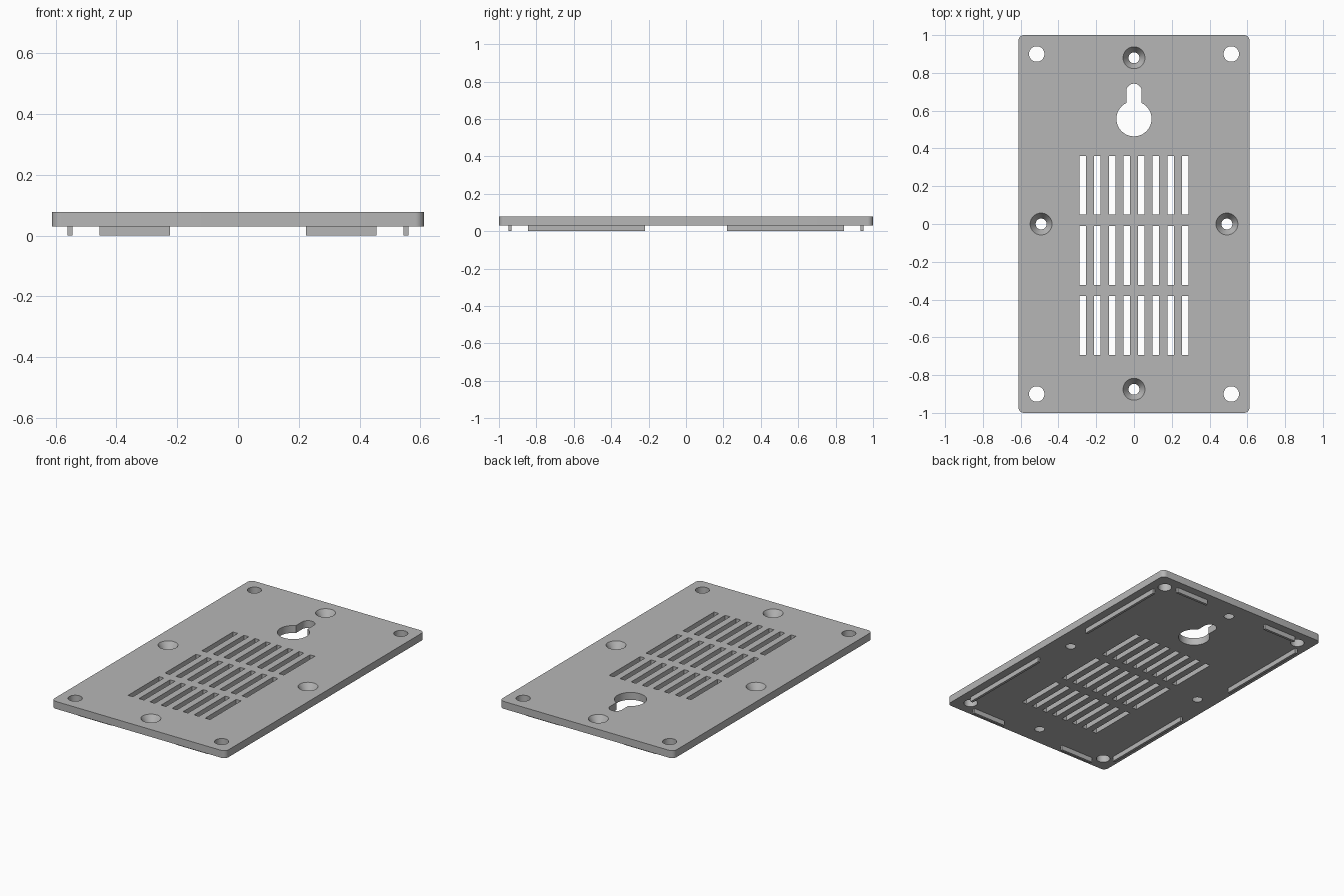
import bpy, bmesh
from math import pi, cos, sin, asin

if "Cube" in bpy.data.objects:
    bpy.data.objects.remove(bpy.data.objects["Cube"])

BOTTOM, TOP = 0.031, 0.078
HALF_X, HALF_Y = 0.612, 1.0

grey = bpy.data.materials.new("plate grey")
grey.use_nodes = True
colour = (0.47, 0.47, 0.47, 1)
grey.diffuse_color = colour
grey.node_tree.nodes["Principled BSDF"].inputs["Base Color"].default_value = colour


def arc(cx, cy, r, start, end, steps):
    return [(cx + r * cos(start + (end - start) * i / steps),
             cy + r * sin(start + (end - start) * i / steps)) for i in range(steps + 1)]


def circle(cx, cy, r, steps=40):
    return arc(cx, cy, r, 0, 2 * pi, steps)[:-1]


def rectangle(cx, cy, w, h):
    return [(cx + sx * w / 2, cy + sy * h / 2)
            for sx, sy in ((-1, -1), (1, -1), (1, 1), (-1, 1))]


def loft(bm, low, high, z0, z1):
    """Closed solid between two outlines with equal point counts."""
    a = [bm.verts.new((x, y, z0)) for x, y in low]
    b = [bm.verts.new((x, y, z1)) for x, y in high]
    bm.faces.new(a[::-1])
    bm.faces.new(b)
    for i in range(len(a)):
        j = (i + 1) % len(a)
        bm.faces.new((a[i], a[j], b[j], b[i]))


def make_object(name, bm):
    mesh = bpy.data.meshes.new(name)
    bmesh.ops.recalc_face_normals(bm, faces=bm.faces)
    bm.to_mesh(mesh)
    bm.free()
    mesh.materials.append(grey)
    obj = bpy.data.objects.new(name, mesh)
    bpy.context.collection.objects.link(obj)
    return obj


# Rounded cover plate
r = 0.03
outline = []
for k, (sx, sy) in enumerate(((1, 1), (-1, 1), (-1, -1), (1, -1))):
    outline += arc(sx * (HALF_X - r), sy * (HALF_Y - r), r, k * pi / 2, (k + 1) * pi / 2, 8)
bm = bmesh.new()
loft(bm, outline, outline, BOTTOM, TOP)
plate = make_object("cover_plate", bm)

# All openings, gathered in one cutter
cut = bmesh.new()
z0, z1 = BOTTOM - 0.02, TOP + 0.02


def punch(shape):
    loft(cut, shape, shape, z0, z1)


# Corner holes
for x in (-0.515, 0.515):
    for y in (-0.9, 0.9):
        punch(circle(x, y, 0.041))

# Countersunk screw holes
slope = (0.058 - 0.029) / (TOP - BOTTOM)
for x, y in ((0, 0.88), (0, -0.875), (-0.492, 0), (0.492, 0)):
    low = circle(x, y, 0.029 - slope * 0.01)
    high = circle(x, y, 0.058 + slope * 0.01)
    loft(cut, low, high, BOTTOM - 0.01, TOP + 0.01)

# Keyhole hanger: large circle below, narrow round-ended slot above
big, small = 0.093, 0.041
gap = asin(small / big)
punch(arc(0, 0.557, big, pi / 2 + gap, 2.5 * pi - gap, 40)
      + arc(0, 0.702, small, 0, pi, 16))

# Ventilation slots
for y in (0.205, -0.166, -0.537):
    for i in range(8):
        punch(rectangle((i - 3.5) * 0.0775, y, 0.034, 0.312))

cutter = make_object("opening_cutter", cut)
cutter.hide_render = True
mod = plate.modifiers.new("openings", "BOOLEAN")
mod.operation = "DIFFERENCE"
mod.solver = "EXACT"
mod.object = cutter
bpy.ops.object.select_all(action="DESELECT")
bpy.context.view_layer.objects.active = plate
plate.select_set(True)
bpy.ops.object.modifier_apply(modifier=mod.name)
bpy.data.objects.remove(cutter)
bpy.ops.object.shade_smooth_by_angle(angle=pi / 6)

# Locating ribs underneath
for sx, side in ((1, "left"), (-1, "right")):
    for sy, end in ((1, "back"), (-1, "front")):
        for name, shape in (
                ("side_rib", rectangle(sx * 0.553, sy * 0.532, 0.016, 0.625)),
                ("end_rib", rectangle(sx * 0.34, sy * 0.941, 0.232, 0.016))):
            bm = bmesh.new()
            loft(bm, shape, shape, 0, BOTTOM + 0.002)
            make_object(f"{name}_{end}_{side}", bm)
